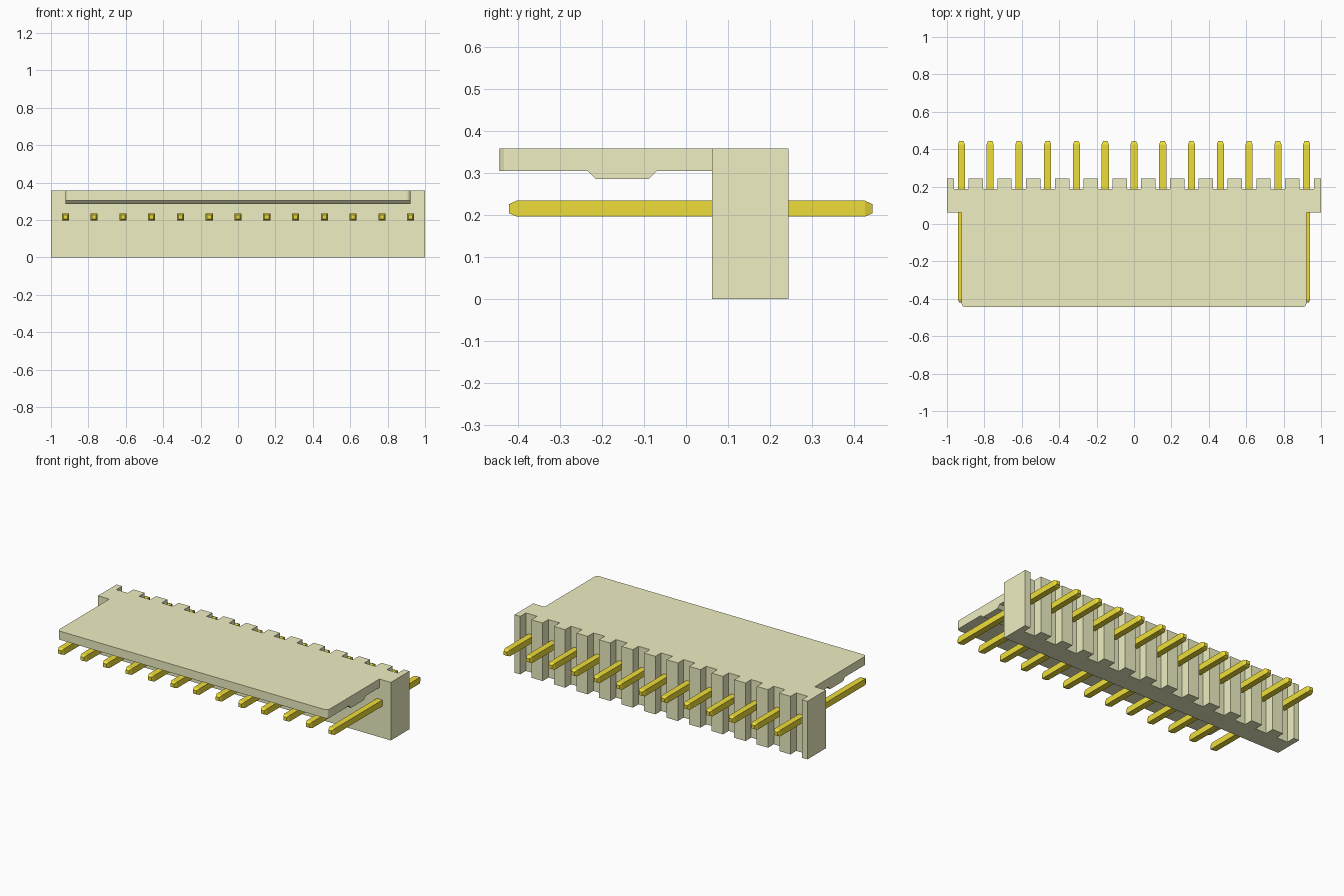
import bpy, bmesh

if "Cube" in bpy.data.objects:
    bpy.data.objects.remove(bpy.data.objects["Cube"])

PINS, PITCH = 13, 2 / 13
HALF_SHELF = 0.922


def material(name, color):
    m = bpy.data.materials.new(name)
    m.diffuse_color = (*color, 1)
    m.use_nodes = True
    m.node_tree.nodes["Principled BSDF"].inputs["Base Color"].default_value = m.diffuse_color
    return m


cream = material("cream_plastic", (0.86, 0.86, 0.54))
gold = material("gold_metal", (0.86, 0.73, 0.04))
pin_x = [(i - (PINS - 1) / 2) * PITCH for i in range(PINS)]


def finish(name, bm, mat):
    bmesh.ops.recalc_face_normals(bm, faces=bm.faces)
    mesh = bpy.data.meshes.new(name)
    bm.to_mesh(mesh)
    bm.free()
    mesh.materials.append(mat)
    ob = bpy.data.objects.new(name, mesh)
    bpy.context.collection.objects.link(ob)
    return ob


def extrude(points, direction):
    """Closed outline of 3D points pushed along a direction."""
    bm = bmesh.new()
    face = bm.faces.new([bm.verts.new(p) for p in points])
    new = bmesh.ops.extrude_face_region(bm, geom=[face])["geom"]
    bmesh.ops.translate(bm, vec=direction,
                        verts=[v for v in new if isinstance(v, bmesh.types.BMVert)])
    return bm


# Upright housing wall with a slot behind every pin
FRONT, SLOT, BACK, TOP = 0.062, 0.188, 0.244, 0.358
outline = [(1, FRONT), (-1, FRONT), (-1, BACK)]
for x in pin_x:
    a, b = x - PITCH / 4, x + PITCH / 4
    outline += [(a, BACK), (a, SLOT), (b, SLOT), (b, BACK)]
outline.append((1, BACK))
finish("housing_wall", extrude([(x, y, 0) for x, y in outline], (0, 0, TOP)), cream)

# Locking shelf with a ridge underneath and softened front corners
profile = [(FRONT, TOP), (-0.444, TOP), (-0.444, 0.305), (-0.234, 0.305),
           (-0.215, 0.286), (-0.089, 0.286), (-0.07, 0.305), (FRONT, 0.305)]
shelf = extrude([(-HALF_SHELF, y, z) for y, z in profile], (2 * HALF_SHELF, 0, 0))
corners = [e for e in shelf.edges
           if all(v.co.y < -0.44 for v in e.verts)
           and abs(e.verts[0].co.x - e.verts[1].co.x) < 1e-4]
bmesh.ops.bevel(shelf, geom=corners, offset=0.02, segments=3, profile=0.5, affect="EDGES")
finish("locking_shelf", shelf, cream)

# Square pins with tapered tips
for i, x in enumerate(pin_x):
    bm = bmesh.new()
    rings = []
    for y, r in [(-0.421, 0.011), (-0.403, 0.019), (0.426, 0.019), (0.444, 0.011)]:
        rings.append([bm.verts.new((x + sx * r, y, 0.215 + sz * r))
                      for sx, sz in [(-1, -1), (1, -1), (1, 1), (-1, 1)]])
    for a, b in zip(rings, rings[1:]):
        for k in range(4):
            n = (k + 1) % 4
            bm.faces.new((a[k], a[n], b[n], b[k]))
    bm.faces.new(rings[0])
    bm.faces.new(rings[-1])
    finish(f"pin_{i + 1}", bm, gold)
